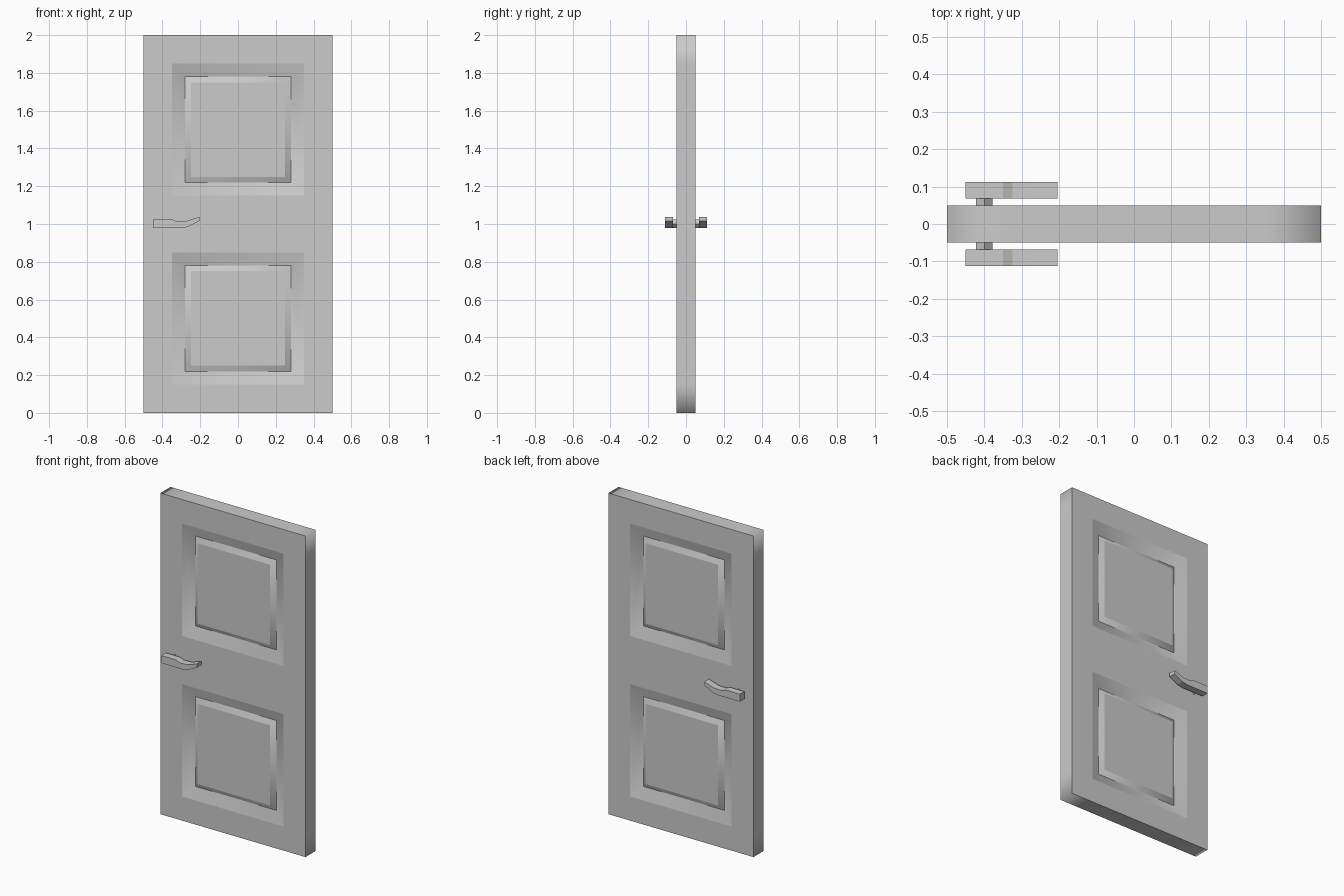
import bpy, bmesh
from math import cos, sin, pi

if "Cube" in bpy.data.objects:
    bpy.data.objects.remove(bpy.data.objects["Cube"])


def finish(name, bm):
    bmesh.ops.recalc_face_normals(bm, faces=bm.faces)
    mesh = bpy.data.meshes.new(name)
    bm.to_mesh(mesh)
    bm.free()
    obj = bpy.data.objects.new(name, mesh)
    bpy.context.collection.objects.link(obj)
    return obj


def prism(name, profile, y0, y1):
    """Extrude an x-z outline along y."""
    bm = bmesh.new()
    face = bm.faces.new([bm.verts.new((x, y0, z)) for x, z in profile])
    res = bmesh.ops.extrude_face_region(bm, geom=[face])
    moved = [v for v in res["geom"] if isinstance(v, bmesh.types.BMVert)]
    bmesh.ops.translate(bm, verts=moved, vec=(0, y1 - y0, 0))
    return finish(name, bm)


# Door leaf: grid faces on both sides, with a moulded panel in two cells
T = 0.05
xs = (-0.5, -0.35, 0.35, 0.5)
zs = (0, 0.15, 0.85, 1.15, 1.85, 2)
# inset from the panel opening, depth below the door face
moulding = ((0, 0), (0.07, 0.03), (0.10, 0.01))
bm = bmesh.new()


def quad_face(points):
    return bm.faces.new([bm.verts.new(p) for p in points])


def rect(x0, x1, z0, z1, y):
    return [(x0, y, z0), (x1, y, z0), (x1, y, z1), (x0, y, z1)]


for s in (-1, 1):
    for i in range(3):
        for j in range(5):
            cell = (xs[i], xs[i + 1], zs[j], zs[j + 1])
            if i != 1 or j not in (1, 3):
                quad_face(rect(*cell, s * T))
                continue
            rings = [rect(cell[0] + a, cell[1] - a, cell[2] + a, cell[3] - a, s * (T - d))
                     for a, d in moulding]
            for lo, hi in zip(rings, rings[1:]):
                for k in range(4):
                    n = (k + 1) % 4
                    quad_face((lo[k], lo[n], hi[n], hi[k]))
            quad_face(rings[-1])

# Door edges, split to match the grid
outline = ([(x, 0) for x in xs] + [(0.5, z) for z in zs[1:]]
           + [(x, 2) for x in xs[-2::-1]] + [(-0.5, z) for z in zs[-2:0:-1]])
for (ax, az), (bx, bz) in zip(outline, outline[1:] + outline[:1]):
    quad_face(((ax, -T, az), (bx, -T, bz), (bx, T, bz), (ax, T, az)))
bmesh.ops.remove_doubles(bm, verts=bm.verts, dist=1e-5)
bmesh.ops.recalc_face_normals(bm, faces=bm.faces)

# Smooth round each strip, sharp between flat faces and strips
for f in bm.faces:
    f.smooth = True
for e in bm.edges:
    y = [v.co.y for v in e.verts]
    e.smooth = not (abs(y[0] - y[1]) < 1e-5
                    and e.calc_face_angle(0) > 0.01)
finish("door_leaf", bm)

# Lever handles and spindles on both sides
lever = [(-0.45, 0.978), (-0.30, 0.978), (-0.265, 0.985), (-0.205, 1.015),
         (-0.205, 1.038), (-0.27, 1.016), (-0.325, 1.014), (-0.35, 1.025),
         (-0.45, 1.025)]
stem = [(-0.40 + 0.022 * cos(k * pi / 2), 1.001 + 0.022 * sin(k * pi / 2))
        for k in range(4)]
for side, s in (("front", -1), ("back", 1)):
    prism(side + "_lever", lever, s * 0.068, s * 0.112)
    prism(side + "_spindle", stem, s * 0.045, s * 0.07)
